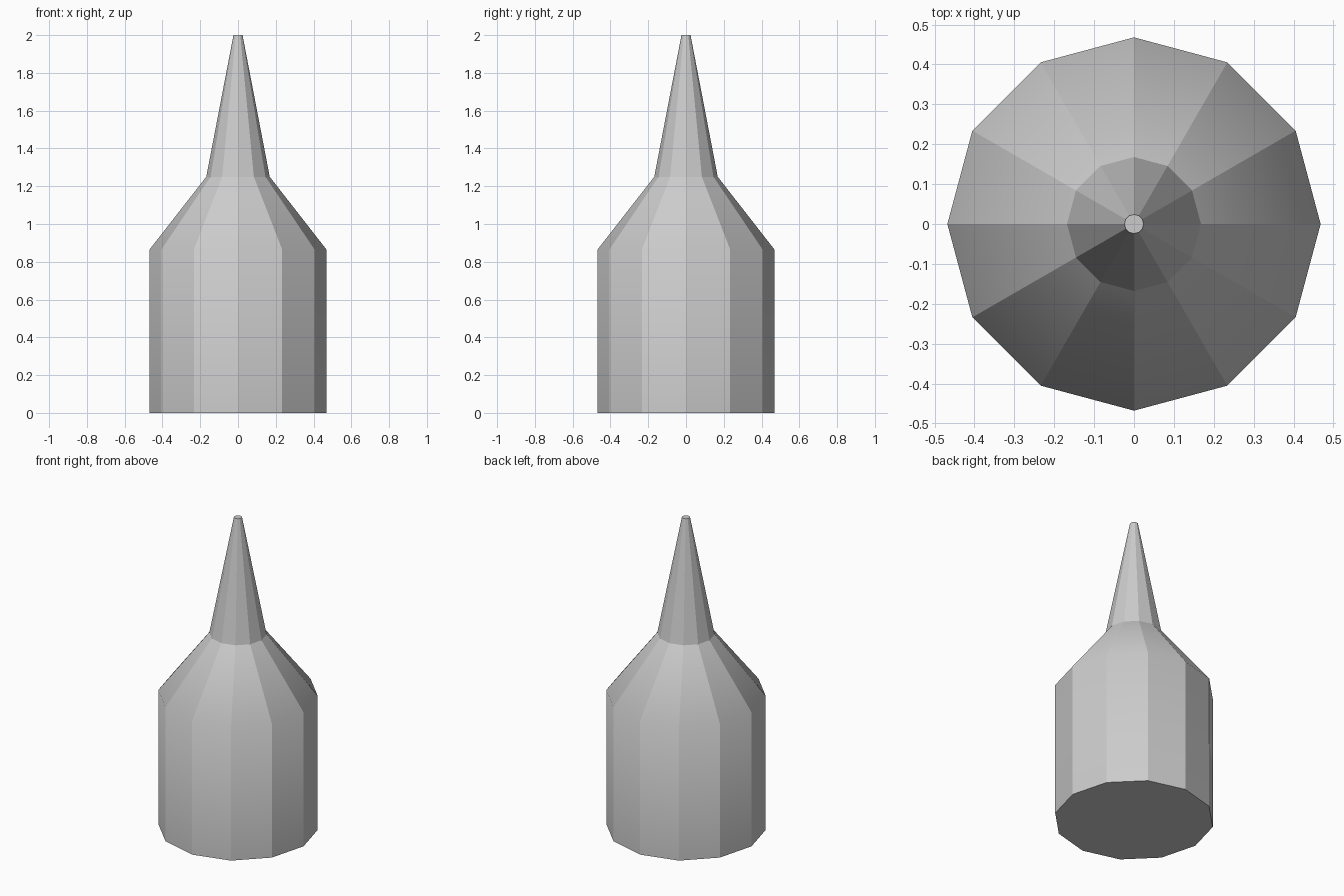
import bpy, bmesh, math

if "Cube" in bpy.data.objects:
    bpy.data.objects.remove(bpy.data.objects["Cube"])

SIDES = 12


def lathe(name, profile, cap_bottom=False, cap_top=False):
    """Spin (radius, z) points into a faceted shell: sharp upright edges, soft inner rings."""
    bm = bmesh.new()
    rings = []
    for r, z in profile:
        rings.append([bm.verts.new((r * math.cos(i * math.tau / SIDES),
                                    r * math.sin(i * math.tau / SIDES), z))
                      for i in range(SIDES)])
    for low, high in zip(rings, rings[1:]):
        for i in range(SIDES):
            j = (i + 1) % SIDES
            bm.faces.new((low[i], low[j], high[j], high[i]))
    if cap_bottom:
        bm.faces.new(rings[0][::-1])
    if cap_top:
        bm.faces.new(rings[-1])
    soft = {v for ring in rings[1:-1] for v in ring}
    for f in bm.faces:
        f.smooth = True
    for e in bm.edges:
        level = abs(e.verts[0].co.z - e.verts[1].co.z) < 1e-5
        e.smooth = level and all(v in soft for v in e.verts)
    mesh = bpy.data.meshes.new(name)
    bm.to_mesh(mesh)
    bm.free()
    obj = bpy.data.objects.new(name, mesh)
    bpy.context.collection.objects.link(obj)
    return obj


# Bottle body with sloping shoulder
lathe("body", [(0.468, 0), (0.468, 0.865), (0.168, 1.25)], cap_bottom=True)

# Tapered nozzle with flat tip
lathe("nozzle", [(0.168, 1.25), (0.024, 2.0)], cap_top=True)
